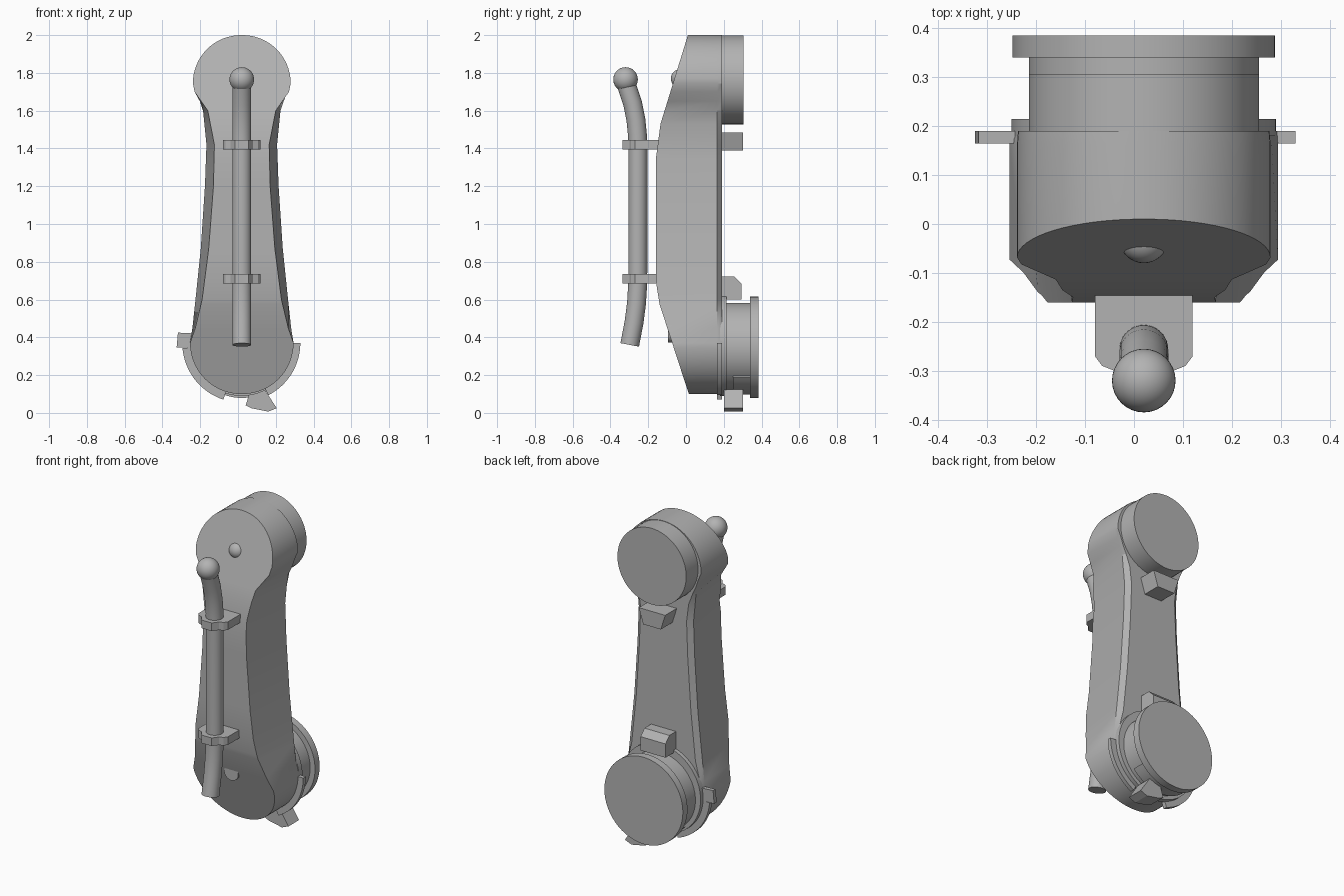
import bpy, bmesh, math
from mathutils import Vector

cube = bpy.data.objects.get("Cube")
if cube:
    bpy.data.objects.remove(cube, do_unlink=True)

GREY = (0.45, 0.45, 0.45, 1)
grey = bpy.data.materials.new("mid grey")
grey.use_nodes = True
grey.diffuse_color = GREY
grey.node_tree.nodes["Principled BSDF"].inputs["Base Color"].default_value = GREY
CX = 0.02  # centre line of the link


def finish(name, bm, angle=25):
    bmesh.ops.recalc_face_normals(bm, faces=bm.faces)
    mesh = bpy.data.meshes.new(name)
    bm.to_mesh(mesh)
    bm.free()
    obj = bpy.data.objects.new(name, mesh)
    bpy.context.collection.objects.link(obj)
    mesh.materials.append(grey)
    bpy.ops.object.select_all(action="DESELECT")
    obj.select_set(True)
    bpy.context.view_layer.objects.active = obj
    bpy.ops.object.shade_smooth_by_angle(angle=math.radians(angle))
    return obj


def loft(name, rings, angle=25):
    bm = bmesh.new()
    loops = [[bm.verts.new(p) for p in ring] for ring in rings]
    n = len(loops[0])
    for a, b in zip(loops, loops[1:]):
        for i in range(n):
            j = (i + 1) % n
            bm.faces.new((a[i], a[j], b[j], b[i]))
    bm.faces.new(loops[0])
    bm.faces.new(loops[-1])
    return finish(name, bm, angle)


def extrude_y(name, outline, y0, y1):
    return loft(name, [[(x, y, z) for x, z in outline] for y in (y0, y1)])


def arc(r, z, start, end, n):
    return [(CX + r * math.cos(math.radians(start + (end - start) * i / n)),
             z + r * math.sin(math.radians(start + (end - start) * i / n)))
            for i in range(n + 1)]


def disc(name, r, z, y0, y1):
    return extrude_y(name, arc(r, z, 0, 360, 64)[:-1], y0, y1)


def ring_sector(name, r_in, r_out, z, start, end, y0, y1):
    outline = arc(r_out, z, start, end, 20) + arc(r_in, z, end, start, 20)
    return extrude_y(name, outline, y0, y1)


def ball(name, r, y, z):
    bm = bmesh.new()
    bmesh.ops.create_uvsphere(bm, u_segments=32, v_segments=20, radius=r)
    bmesh.ops.translate(bm, verts=bm.verts, vec=(CX, y, z))
    return finish(name, bm, 40)


def interp(table, z):
    for (z0, v0), (z1, v1) in zip(table, table[1:]):
        if z <= z1:
            return v0 + (v1 - v0) * max(0, z - z0) / (z1 - z0)
    return table[-1][1]


# Link body: rounded ends, narrow waist, drafted sides and sloped front
LOW, LOW_R, HIGH, HIGH_R = 0.37, 0.27, 1.745, 0.255
back_half = [(0.37, 0.27), (0.6, 0.245), (0.87, 0.217), (1.2, 0.195),
             (1.42, 0.187), (1.6, 0.205), (1.745, 0.255)]
front_half = [(0.35, 0.27), (0.6, 0.21), (0.87, 0.175), (1.2, 0.15),
              (1.42, 0.145), (1.6, 0.18), (1.7, 0.25), (1.745, 0.255)]
front_y = [(0.1, 0.015), (0.575, -0.14), (0.7, -0.16), (1.34, -0.16),
           (1.53, -0.135), (2.0, 0.01)]
back_bevel = [(0.4, 0.002), (0.55, 0.03), (1.52, 0.03), (1.62, 0.002)]

levels = [LOW - LOW_R * math.cos(math.pi / 2 * i / 16) for i in range(17)]
levels += [0.45, 0.575, 0.6, 0.7, 0.87, 1.03, 1.2, 1.34, 1.42, 1.53, 1.6, 1.65, 1.7]
levels += [HIGH + HIGH_R * math.sin(math.pi / 2 * i / 16) for i in range(17)]
rings = []
for z in levels:
    if z <= LOW:
        hb = hf = math.sqrt(max(0, LOW_R ** 2 - (LOW - z) ** 2)) + 0.004
    elif z >= HIGH:
        hb = hf = math.sqrt(max(0, HIGH_R ** 2 - (z - HIGH) ** 2)) + 0.004
    else:
        hb, hf = interp(back_half, z), interp(front_half, z)
    y, c = interp(front_y, z), interp(back_bevel, z)
    right = [(hf, y), (hb, 0.165), (hb - c, 0.19)]
    section = right + [(-x, py) for x, py in reversed(right)]
    rings.append([(CX + x, py, z) for x, py in section])
loft("link_body", rings)

# Upper and lower joints on the back
disc("upper_joint_drum", 0.235, 1.763, 0.18, 0.305)
disc("lower_joint_base", 0.27, 0.36, 0.18, 0.215)
disc("lower_joint_drum", 0.235, 0.347, 0.2, 0.345)
disc("lower_joint_flange", 0.268, 0.347, 0.34, 0.385)
ring_sector("lower_drum_key", 0.2, 0.25, 0.347, 220, 320, 0.25, 0.34)

# Guard plates around the lower end
ring_sector("guard_left", 0.25, 0.31, 0.37, -63, 0, 0.165, 0.19)
ring_sector("guard_right", 0.25, 0.315, 0.37, 185, 252, 0.165, 0.19)
extrude_y("guard_tab", [(-0.325, 0.345), (-0.22, 0.345), (-0.22, 0.42), (-0.318, 0.425)],
          0.165, 0.19)

# Stop blocks
extrude_y("bottom_stop", [(0.04, 0.04), (0.06, 0.10), (0.14, 0.125),
                          (0.205, 0.025), (0.16, 0.007), (0.07, 0.025)], 0.2, 0.303)
extrude_y("upper_stop", [(CX - 0.06, 1.389), (CX + 0.06, 1.389), (CX + 0.09, 1.484),
                         (CX - 0.09, 1.484)], 0.18, 0.303)
stop_side = [(0.18, 0.6), (0.293, 0.6), (0.293, 0.685), (0.255, 0.723), (0.18, 0.723)]
loft("lower_stop", [[(CX + s * 0.085, y, z) for y, z in stop_side] for s in (-1, 1)])

# Small studs on the sloped front faces
ball("upper_stud", 0.05, -0.03, 1.77)
disc("lower_stud", 0.048, 0.42, -0.095, 0.05)

# Bent tube with a ball end
path = [(-0.298, 0.36), (-0.275, 0.48), (-0.262, 0.58), (-0.256, 0.68), (-0.255, 0.75),
        (-0.255, 1.4), (-0.257, 1.47), (-0.265, 1.55), (-0.283, 1.64), (-0.325, 1.765)]
tube_rings = []
for i, (y, z) in enumerate(path):
    a, b = path[max(0, i - 1)], path[min(len(path) - 1, i + 1)]
    d = Vector((0, b[0] - a[0], b[1] - a[1])).normalized()
    side = Vector((1, 0, 0))
    up = d.cross(side)
    turns = [math.tau * k / 32 for k in range(32)]
    tube_rings.append([Vector((CX, y, z)) + 0.05 * (math.cos(t) * side + math.sin(t) * up)
                       for t in turns])
loft("tube", tube_rings, 35)
ball("tube_ball", 0.065, -0.32, 1.765)

# Clamps holding the tube to the body
half = [(0.1, -0.145), (0.1, -0.27), (0.085, -0.29), (0.06, -0.3), (0.035, -0.335)]
clamp = half + [(-x, y) for x, y in reversed(half)]
for name, z in (("lower_clamp", 0.71), ("upper_clamp", 1.42)):
    loft(name, [[(CX + x, y, z + h) for x, y in clamp] for h in (-0.025, 0.025)])
